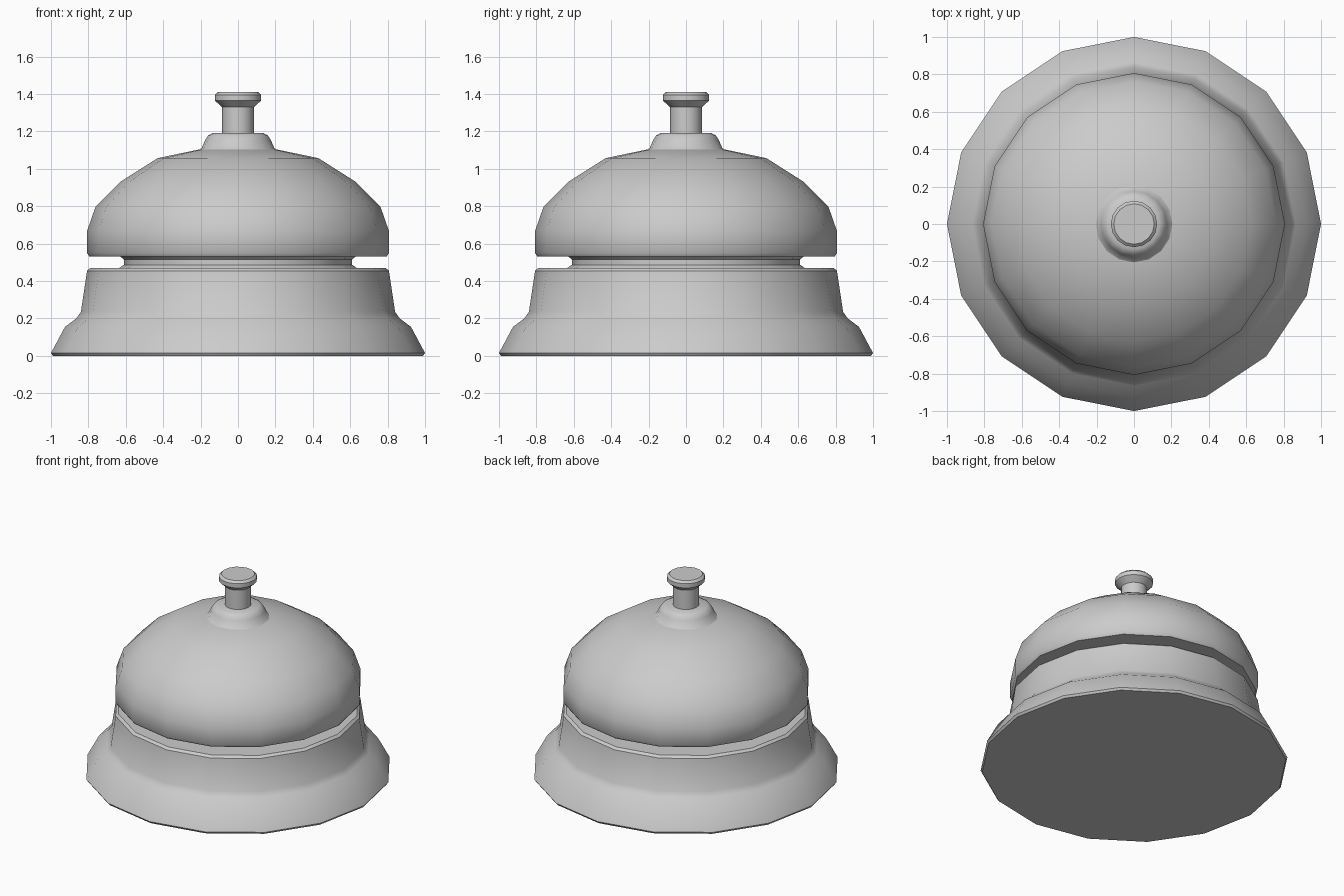
import bpy, bmesh, math

if "Cube" in bpy.data.objects:
    bpy.data.objects.remove(bpy.data.objects["Cube"])

SIDES = 16


def lathe(name, profile):
    """Spin an (r, z) profile, listed bottom to top, around the z axis."""
    bm = bmesh.new()
    rings = []
    for r, z in profile:
        if r == 0:
            rings.append([bm.verts.new((0, 0, z))] * SIDES)
        else:
            rings.append([bm.verts.new((r * math.cos(math.tau * i / SIDES),
                                        r * math.sin(math.tau * i / SIDES), z))
                          for i in range(SIDES)])
    for low, high in zip(rings, rings[1:]):
        for i in range(SIDES):
            j = (i + 1) % SIDES
            # collapse duplicate corners at the poles into triangles
            bm.faces.new(dict.fromkeys((low[i], low[j], high[j], high[i])))
    bmesh.ops.recalc_face_normals(bm, faces=bm.faces)
    mesh = bpy.data.meshes.new(name)
    bm.to_mesh(mesh)
    bm.free()
    obj = bpy.data.objects.new(name, mesh)
    bpy.context.collection.objects.link(obj)
    bpy.ops.object.select_all(action='DESELECT')
    obj.select_set(True)
    bpy.context.view_layer.objects.active = obj
    bpy.ops.object.shade_smooth_by_angle(angle=math.radians(36))
    return obj


# Flared foot with a flat underside and a flat top shelf
lathe("base", [(0, 0), (0.99, 0), (1.0, 0.015), (0.925, 0.155), (0.865, 0.2),
               (0.84, 0.235), (0.807, 0.455), (0.79, 0.47), (0, 0.47)])

# Recessed neck in the gap between base and bell
lathe("neck", [(0.635, 0.47), (0.61, 0.487), (0.61, 0.515), (0.63, 0.532)])

# Domed bell
lathe("bell_dome", [(0, 0.532), (0.795, 0.532), (0.807, 0.55), (0.807, 0.667),
                    (0.762, 0.797), (0.63, 0.93), (0.43, 1.057),
                    (0.2, 1.105), (0, 1.115)])

# Collar where the plunger meets the dome
lathe("collar", [(0.22, 1.095), (0.195, 1.11), (0.175, 1.155), (0.16, 1.178),
                 (0.135, 1.192), (0, 1.192)])

# Plunger with stem and chamfered push button
lathe("plunger", [(0.085, 1.192), (0.085, 1.33), (0.124, 1.365),
                  (0.124, 1.395), (0.108, 1.41), (0, 1.41)])
